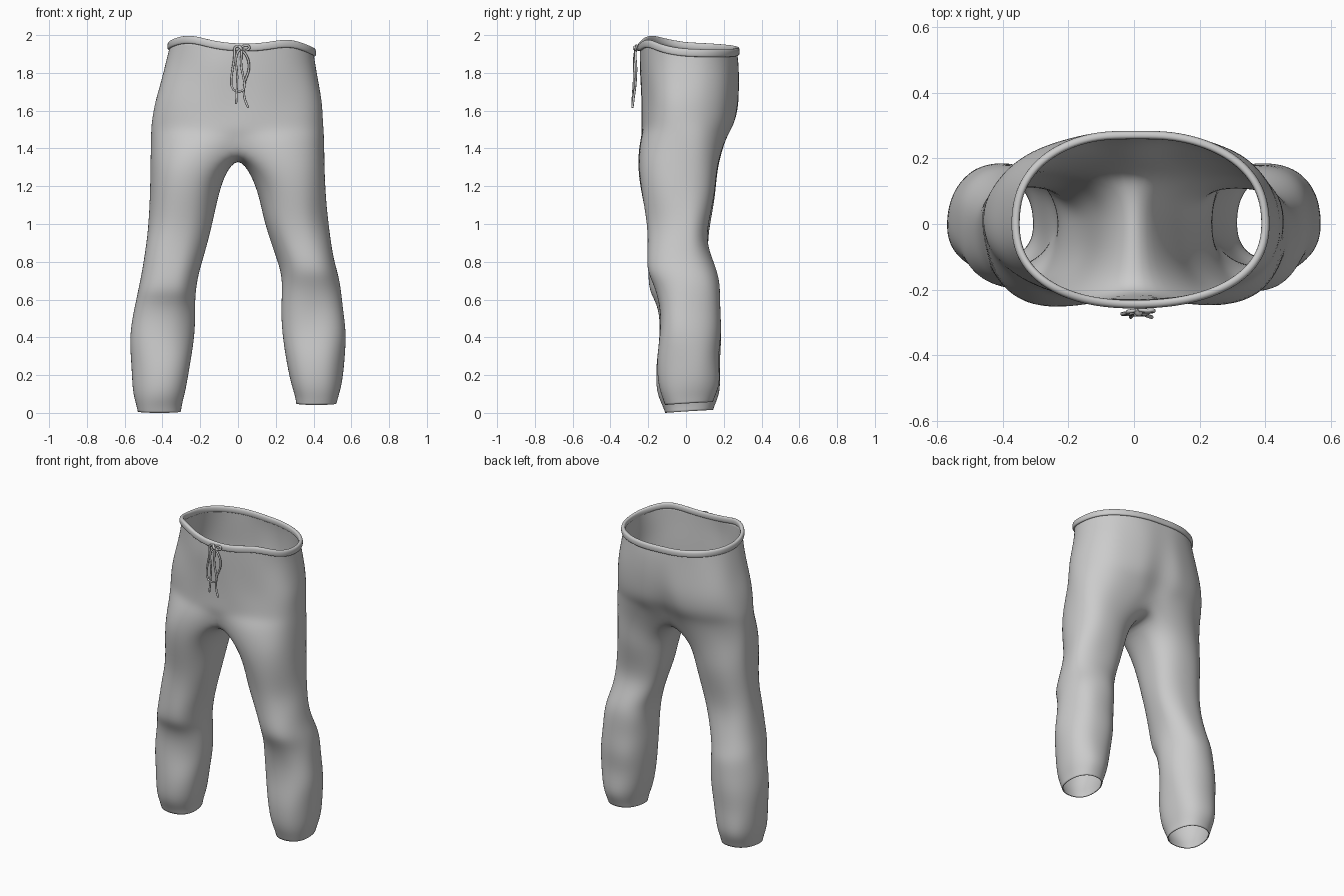
import bpy, bmesh
from math import sin, cos, pi, exp, copysign
from mathutils import Vector, noise

if "Cube" in bpy.data.objects:
    bpy.data.objects.remove(bpy.data.objects["Cube"])

HALF, RING = 16, 24      # half-torso segments, points round each leg


def sp(v, p):
    return copysign(abs(v) ** p, v)


def waist_z(x, y):
    """Wavy height of the waist opening: raised at the front hips."""
    hips = 0.038 * exp(-((abs(x) - 0.28) / 0.13) ** 2) * max(0, min(1, -y / 0.2))
    return 1.94 - 0.037 * y - 0.045 * x + hips


def crumple(v, amount=0.012):
    """Soft cloth unevenness."""
    n = noise.noise_vector(Vector((v.x * 5, v.y * 5, v.z * 5)) + Vector((3.1, 7.7, 1.3)))
    k = amount * min(1, abs(v.x) / 0.05)
    return v + Vector((n.x * k, n.y * k, 0))


def finish(bm, name, levels):
    bmesh.ops.remove_doubles(bm, verts=bm.verts, dist=0.0005)
    bmesh.ops.recalc_face_normals(bm, faces=bm.faces)
    for f in bm.faces:
        f.smooth = True
    me = bpy.data.meshes.new(name)
    bm.to_mesh(me)
    bm.free()
    ob = bpy.data.objects.new(name, me)
    bpy.context.collection.objects.link(ob)
    sub = ob.modifiers.new("Smooth", 'SUBSURF')
    sub.levels = sub.render_levels = levels
    return ob


def bridge(bm, rows, closed):
    """Skin a list of equal-length point rows with quads."""
    rows = [[bm.verts.new(p) for p in r] for r in rows]
    n = len(rows[0])
    for a, b in zip(rows, rows[1:]):
        for i in range(n if closed else n - 1):
            j = (i + 1) % n
            bm.faces.new((a[i], a[j], b[j], b[i]))


# Torso rings: z, left width, right width, front y, back y, back centre dent
TORSO = [
    (1.93, 0.362, 0.402, -0.245, 0.276, 0.006),
    (1.85, 0.385, 0.410, -0.245, 0.286, 0.008),
    (1.75, 0.412, 0.428, -0.240, 0.290, 0.012),
    (1.65, 0.440, 0.446, -0.235, 0.290, 0.022),
    (1.56, 0.455, 0.455, -0.236, 0.278, 0.034),
    (1.50, 0.460, 0.459, -0.238, 0.256, 0.045),
]
# Leg rings: outer z, inner z, inner x, outer x, front y, back y
LEG = [
    (1.34, 1.26, 0.070, 0.463, -0.252, 0.166),
    (1.17, 1.13, 0.108, 0.466, -0.230, 0.154),
    (1.00, 1.00, 0.138, 0.474, -0.206, 0.130),
    (0.88, 0.87, 0.175, 0.488, -0.200, 0.110),
    (0.76, 0.75, 0.208, 0.507, -0.208, 0.142),
    (0.68, 0.67, 0.226, 0.527, -0.200, 0.168),
    (0.61, 0.60, 0.230, 0.544, -0.158, 0.182),
    (0.50, 0.50, 0.230, 0.563, -0.140, 0.182),
    (0.38, 0.38, 0.234, 0.574, -0.140, 0.188),
    (0.25, 0.25, 0.252, 0.566, -0.156, 0.178),
    (0.11, 0.11, 0.278, 0.556, -0.154, 0.184),
    (0.04, 0.04, 0.296, 0.540, -0.126, 0.158),
    (0.00, 0.00, 0.300, 0.532, -0.112, 0.144),
]


def torso_row(side, ring):
    z, wl, wr, yf, yb, dent = ring
    row = []
    for i in range(HALF + 1):
        t = pi * i / HALF
        x = side * (wr if side > 0 else wl) * sp(sin(t), 0.9)
        c = sp(cos(t), 0.86)
        y = yf * c if c > 0 else -yb * c - dent * exp(-(x / 0.07) ** 2)
        top = z == TORSO[0][0]
        v = Vector((x, y, waist_z(x, y) - 0.015 if top else z))
        row.append(v if top else crumple(v))
    return row


def crotch_row(side):
    row = []
    for i in range(RING):
        t = -pi / 6 + 2 * pi * i / RING
        y = (-0.245 if cos(t) > 0 else 0.212) * abs(sp(cos(t), 0.86))
        if i <= HALF:
            x, z = 0.461 * max(0, sin(t) + 0.5) / 1.5, 1.44
            x = 0 if i in (0, HALF) else x
        else:
            x, z = 0, 1.44 - 0.08 * sin(pi * (i - HALF) / (RING - HALF)) ** 0.5
        row.append(crumple(Vector((side * x, y, z))))
    return row


def leg_row(side, ring):
    zo, zi, xi, xo, yf, yb = ring
    row = []
    for i in range(RING):
        t = -pi / 6 + 2 * pi * i / RING
        s, c = sp(sin(t), 0.88), sp(cos(t), 0.88)
        hem = max(0, 1 - zo / 0.3)
        x = (xi + xo) / 2 + (xo - xi) / 2 * s
        z = (zi + zo) / 2 + (zo - zi) / 2 * s - 0.008 * hem * (c - 1)
        knee = exp(-((zo - 0.68) / 0.12) ** 2)
        if side > 0:                       # right leg hangs slightly higher
            z += 0.042 * max(0, min(1, (1.25 - z) / 0.5)) + 0.02 * knee
            x += 0.004 * hem * (1 - s) - 0.005 * hem * (1 + s)
        else:
            z -= 0.03 * knee
        y = (yf if c > 0 else yb) * abs(c)
        row.append(crumple(Vector((side * x, y, z)), 0.003 if zo < 0.05 else 0.014))
    return row


# Trousers: one cloth shell, torso splitting into two legs
bm = bmesh.new()
for side in (-1, 1):
    crotch = crotch_row(side)
    bridge(bm, [torso_row(side, r) for r in TORSO] + [crotch[:HALF + 1]], False)
    bridge(bm, [crotch] + [leg_row(side, r) for r in LEG], True)
trousers = finish(bm, "trousers", 2)
solid = trousers.modifiers.new("Cloth", 'SOLIDIFY')
solid.thickness, solid.offset = 0.006, -1

# Waistband: rounded profile (outward, up) swept round the waist
PROFILE = [(0.002, -0.036), (0.013, -0.035), (0.015, -0.015), (0.012, 0.004),
           (-0.004, 0.007), (-0.012, 0.000), (-0.012, -0.030)]
bm = bmesh.new()
left, right = torso_row(-1, TORSO[0]), torso_row(1, TORSO[0])
waist = right + left[-2:0:-1]
rows = []
for p in waist + waist[:1]:
    out = Vector((p.x / 0.16, p.y / 0.066, 0)).normalized()
    rows.append([Vector((p.x, p.y, p.z + 0.015)) + out * o + Vector((0, 0, u))
                 for o, u in PROFILE])
bridge(bm, rows, True)
finish(bm, "waistband", 2)


# Drawstring: hanging cords, bow loops and knot
def cord(name, pts, radius=0.006):
    cu = bpy.data.curves.new(name, 'CURVE')
    cu.dimensions = '3D'
    cu.bevel_depth, cu.bevel_resolution, cu.use_fill_caps = radius, 2, True
    cu.resolution_u = 6
    s = cu.splines.new('BEZIER')
    s.bezier_points.add(len(pts) - 1)
    for b, p in zip(s.bezier_points, pts):
        b.co = p
        b.handle_left_type = b.handle_right_type = 'AUTO'
    ob = bpy.data.objects.new(name, cu)
    bpy.context.collection.objects.link(ob)
    bpy.ops.object.select_all(action='DESELECT')
    ob.select_set(True)
    bpy.context.view_layer.objects.active = ob
    bpy.ops.object.convert(target='MESH')


cord("left_cord", [(0.015, -0.264, 1.93), (-0.006, -0.272, 1.90), (-0.004, -0.275, 1.78),
                   (-0.010, -0.284, 1.635)])
cord("right_cord", [(0.01, -0.264, 1.93), (0.045, -0.268, 1.89), (0.058, -0.264, 1.83),
                    (0.034, -0.268, 1.74), (0.034, -0.277, 1.67), (0.054, -0.284, 1.615)])
cord("left_bow_loop", [(0.02, -0.264, 1.93), (-0.012, -0.266, 1.938), (-0.018, -0.270, 1.90),
                       (0.006, -0.276, 1.70), (0.016, -0.272, 1.86), (0.02, -0.268, 1.928)])
cord("right_bow_loop", [(0.01, -0.262, 1.93), (0.04, -0.264, 1.945), (0.060, -0.264, 1.936),
                        (0.05, -0.268, 1.922), (0.01, -0.268, 1.928)])
cord("knot", [(0.004, -0.262, 1.942), (0.014, -0.274, 1.932), (0.024, -0.262, 1.918)], 0.008)
